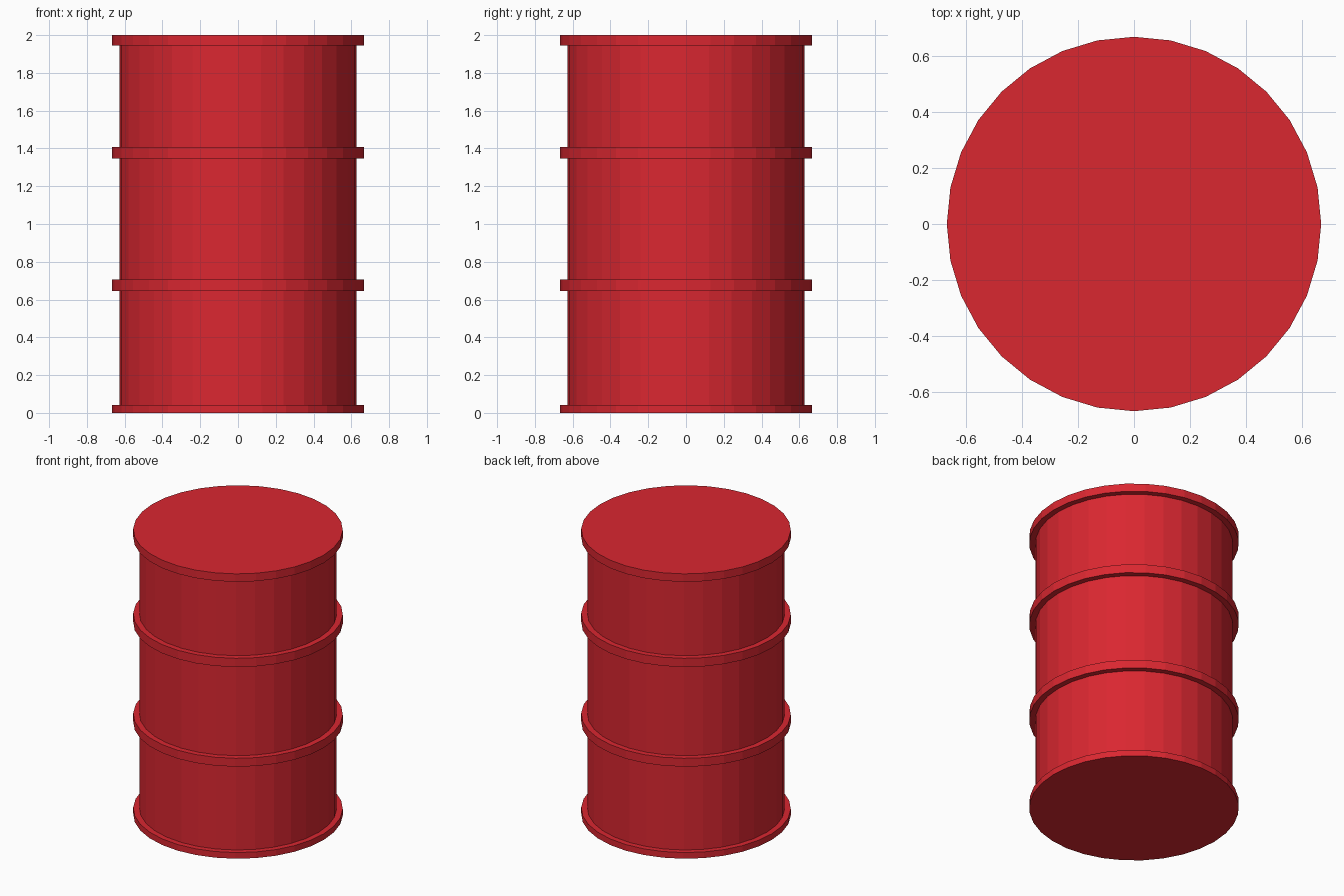
import bpy, bmesh
from math import cos, sin, tau

if "Cube" in bpy.data.objects:
    bpy.data.objects.remove(bpy.data.objects["Cube"])

SIDES = 32
R_BODY, R_HOOP = 0.628, 0.667
HOOPS = [(0.0, 0.043), (0.646, 0.705), (1.346, 1.407), (1.944, 2.0)]  # bottom and top of each hoop

# Drum outline from bottom to top: step out and back in at every hoop
profile = []
for z0, z1 in HOOPS:
    profile += [(R_BODY, z0), (R_HOOP, z0), (R_HOOP, z1), (R_BODY, z1)]
profile = profile[1:-1]  # end hoops carry the flat lids

# Turn the outline into a closed shell
bm = bmesh.new()
rings = [[bm.verts.new((r * cos(tau * i / SIDES), r * sin(tau * i / SIDES), z))
          for i in range(SIDES)] for r, z in profile]
for lower, upper in zip(rings, rings[1:]):
    for i in range(SIDES):
        j = (i + 1) % SIDES
        bm.faces.new((lower[i], lower[j], upper[j], upper[i]))

# Flat bottom and lid
bm.faces.new(rings[0][::-1])
bm.faces.new(rings[-1])

mesh = bpy.data.meshes.new("drum_barrel")
bm.to_mesh(mesh)
bm.free()
drum = bpy.data.objects.new("drum_barrel", mesh)
bpy.context.collection.objects.link(drum)

# Red paint
paint = bpy.data.materials.new("red_paint")
paint.diffuse_color = (0.7, 0.02, 0.03, 1)
paint.use_nodes = True
paint.node_tree.nodes["Principled BSDF"].inputs["Base Color"].default_value = paint.diffuse_color
mesh.materials.append(paint)
